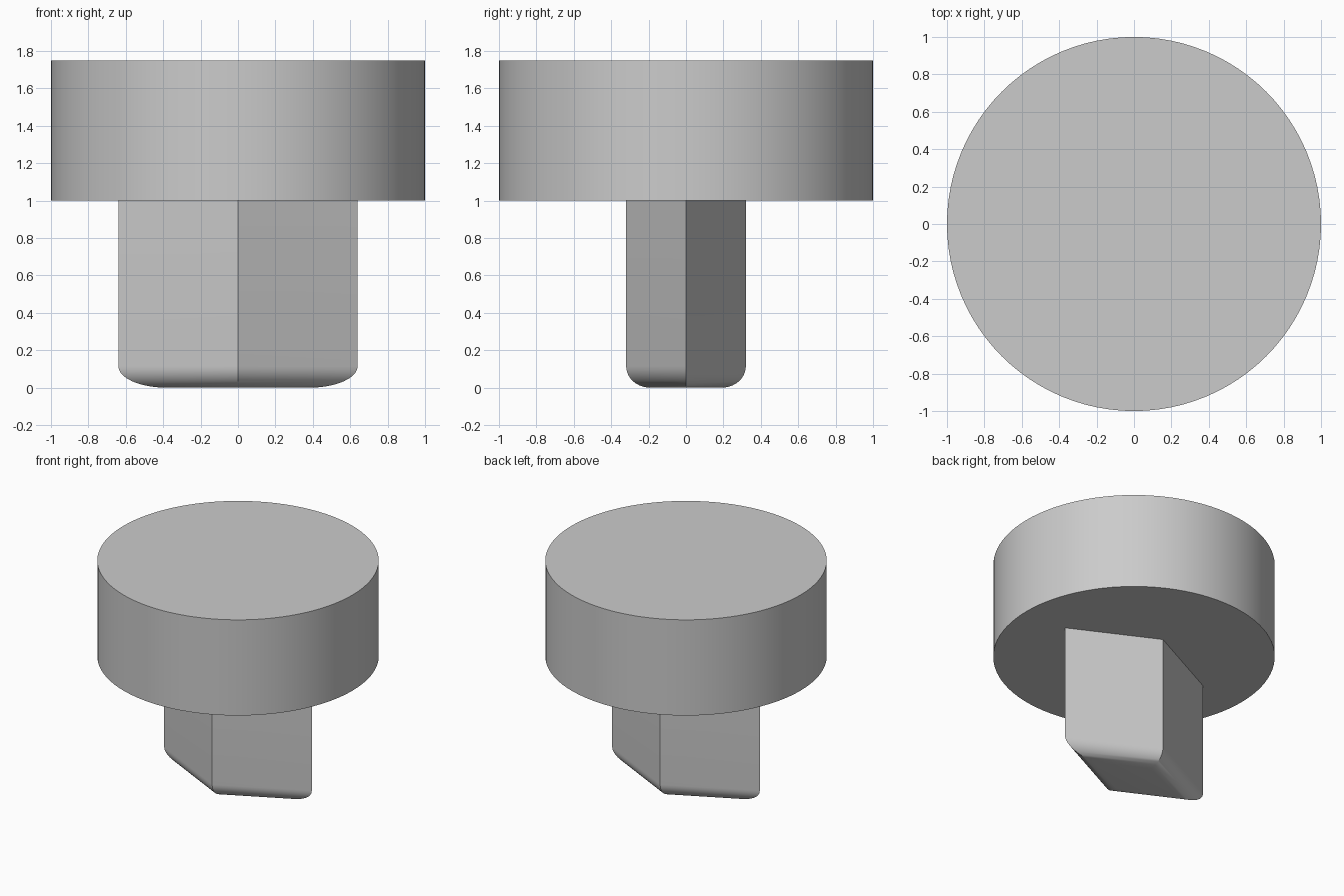
import bpy, bmesh
from math import sin, cos, pi, radians, hypot

if "Cube" in bpy.data.objects:
    bpy.data.objects.remove(bpy.data.objects["Cube"])

grey = bpy.data.materials.new("plain grey")
grey.use_nodes = True
colour = (0.6, 0.6, 0.6, 1)
grey.diffuse_color = colour
grey.node_tree.nodes["Principled BSDF"].inputs["Base Color"].default_value = colour


def finish(obj):
    obj.data.materials.append(grey)
    bpy.ops.object.select_all(action='DESELECT')
    obj.select_set(True)
    bpy.context.view_layer.objects.active = obj
    bpy.ops.object.shade_smooth_by_angle(angle=radians(30))


# Round head
bpy.ops.mesh.primitive_cylinder_add(vertices=96, radius=1, depth=0.75, location=(0, 0, 1.375))
head = bpy.context.object
head.name = "round_head"
finish(head)

# Diamond stem: stacked diamond rings, filleted at the foot
HALF_X, HALF_Y, TOP, FILLET, STEPS = 0.64, 0.32, 1.0, 0.115, 10
apothem = HALF_X * HALF_Y / hypot(HALF_X, HALF_Y)
levels = [(1, TOP)]
for i in range(STEPS + 1):
    a = pi / 2 * i / STEPS
    levels.append((1 - FILLET * (1 - cos(a)) / apothem, FILLET * (1 - sin(a))))

bm = bmesh.new()
rings = [[bm.verts.new((s * HALF_X * x, s * HALF_Y * y, z))
          for x, y in ((1, 0), (0, 1), (-1, 0), (0, -1))] for s, z in levels]
for upper, lower in zip(rings, rings[1:]):
    for i in range(4):
        j = (i + 1) % 4
        bm.faces.new((lower[i], lower[j], upper[j], upper[i]))
bm.faces.new(rings[0])
bm.faces.new(reversed(rings[-1]))
bmesh.ops.recalc_face_normals(bm, faces=bm.faces)
mesh = bpy.data.meshes.new("diamond_stem")
bm.to_mesh(mesh)
bm.free()
stem = bpy.data.objects.new("diamond_stem", mesh)
bpy.context.collection.objects.link(stem)
finish(stem)
